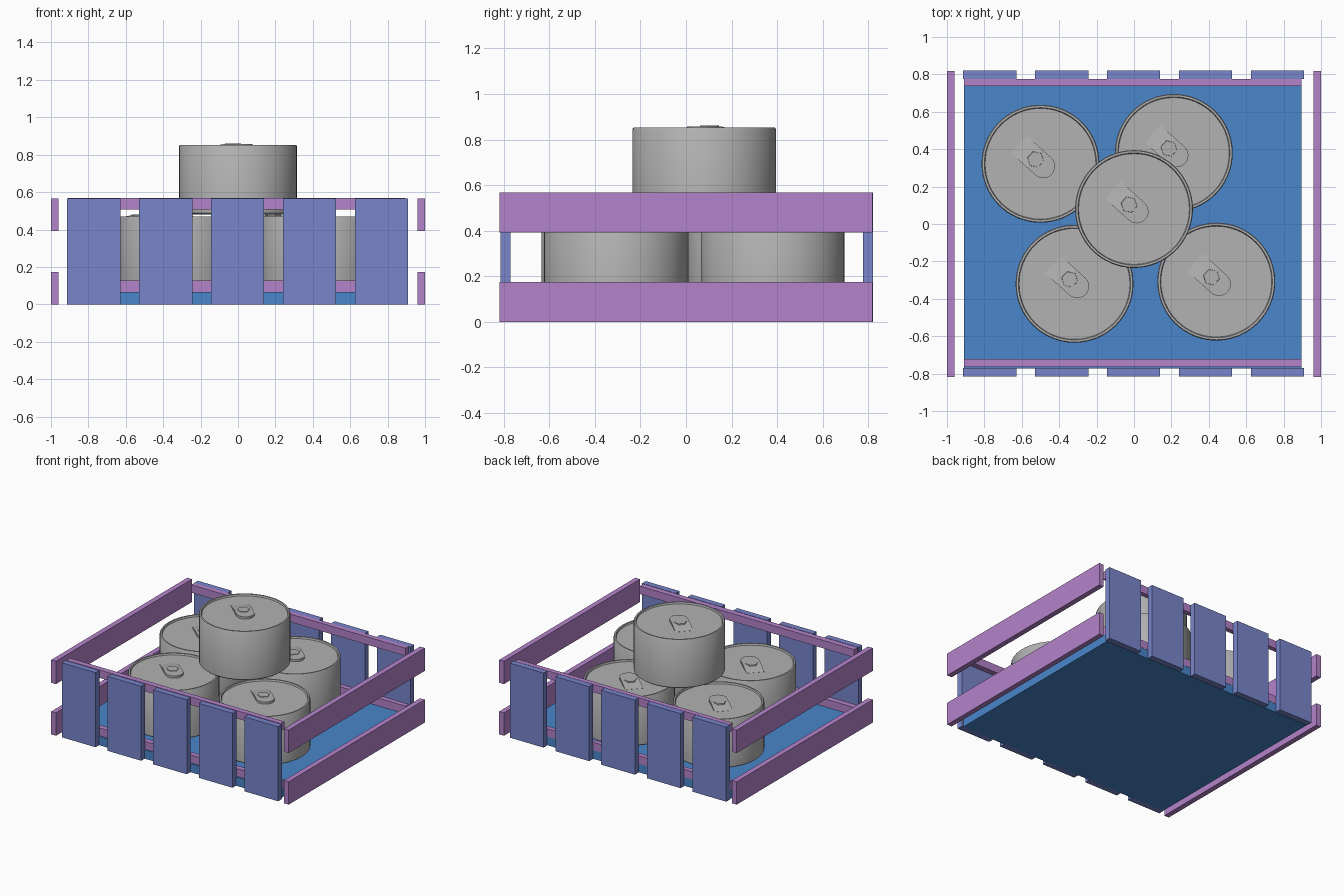
import bpy, bmesh, math
from mathutils import Matrix

if "Cube" in bpy.data.objects:
    bpy.data.objects.remove(bpy.data.objects["Cube"])


def material(name, rgb):
    m = bpy.data.materials.new(name)
    m.diffuse_color = (*rgb, 1)
    m.use_nodes = True
    m.node_tree.nodes["Principled BSDF"].inputs["Base Color"].default_value = m.diffuse_color
    return m


BASE = material("bright blue", (0.067, 0.238, 0.591))
SLAT = material("periwinkle blue", (0.188, 0.235, 0.597))
PLANK = material("lilac", (0.456, 0.227, 0.591))
METAL = material("can grey", (0.445, 0.445, 0.445))


def finish(bm, name, mat):
    bmesh.ops.recalc_face_normals(bm, faces=bm.faces)
    mesh = bpy.data.meshes.new(name)
    bm.to_mesh(mesh)
    bm.free()
    mesh.materials.append(mat)
    ob = bpy.data.objects.new(name, mesh)
    bpy.context.collection.objects.link(ob)
    return ob


def box(name, mat, x0, x1, y0, y1, z0, z1):
    bm = bmesh.new()
    bmesh.ops.create_cube(bm, size=1)
    for v in bm.verts:
        v.co = ((x0 + x1) / 2 + v.co.x * (x1 - x0),
                (y0 + y1) / 2 + v.co.y * (y1 - y0),
                (z0 + z1) / 2 + v.co.z * (z1 - z0))
    return finish(bm, name, mat)


# Crate floor
box("crate_floor", BASE, -0.91, 0.895, -0.773, 0.773, 0, 0.067)

# Upright slats on the front and back, with the inner rails behind them
for side, outer, inner, rail in (("front", -0.815, -0.77, -0.722), ("back", 0.82, 0.776, 0.738)):
    lo, hi = sorted((outer, inner))
    for i in range(5):
        x = -0.913 + i * 0.3845
        box(f"{side}_slat_{i + 1}", SLAT, x, x + 0.284, lo, hi, 0, 0.567)
    lo, hi = sorted((rail, inner + (0.006 if side == "front" else -0.001)))
    for level, z in (("lower", 0.067), ("upper", 0.508)):
        box(f"{side}_{level}_rail", PLANK, -0.91, 0.895, lo, hi, z, z + 0.06)

# Long planks on the left and right
for side, x in (("left", -1.0), ("right", 0.96)):
    for level, z in (("lower", 0.0), ("upper", 0.393)):
        box(f"{side}_{level}_plank", PLANK, x, x + 0.04, -0.818, 0.818, z, z + 0.174)

# Can: turned profile (radius, height), rim raised around a sunken lid
H = 0.372
R = 0.315
PROFILE = [(0, 0.012), (0.285, 0.012), (0.29, 0), (0.305, 0), (R, 0.008), (R, H - 0.006),
           (R - 0.004, H), (0.3, H), (0.296, H - 0.012), (0, H - 0.012)]


def can(name, x, y, z):
    bm = bmesh.new()
    vs = [bm.verts.new((r, 0, h)) for r, h in PROFILE]
    es = [bm.edges.new(p) for p in zip(vs, vs[1:])]
    bmesh.ops.spin(bm, geom=vs + es, axis=(0, 0, 1), cent=(0, 0, 0),
                   angle=math.tau, steps=64)
    bmesh.ops.remove_doubles(bm, verts=bm.verts, dist=0.0005)
    ob = finish(bm, name, METAL)
    ob.location = (x, y, z)
    bpy.ops.object.select_all(action='DESELECT')
    ob.select_set(True)
    bpy.context.view_layer.objects.active = ob
    bpy.ops.object.shade_smooth_by_angle(angle=math.radians(35))
    return ob


# Pull tab: plate with one rounded end, rising out of the lid, and a hexagonal rivet
def tab(name, x, y, z):
    bm = bmesh.new()
    w = 0.063
    pts = [(-0.155, w), (-0.155, -w)]
    pts += [(0.02 + w * math.cos(a), w * math.sin(a))
            for a in (math.radians(-90 + 15 * k) for k in range(13))]
    lid = H - 0.012
    top = [bm.verts.new((px, py, lid + 0.001 + 0.016 * min(1, (px + 0.155) / 0.11))) for px, py in pts]
    low = [bm.verts.new((px, py, lid - 0.002)) for px, py in pts]
    n = len(pts)
    # split the top at the end of the ramp
    ramp_t = [bm.verts.new((-0.045, s * w, lid + 0.017)) for s in (1, -1)]
    bm.faces.new((top[0], top[1], ramp_t[1], ramp_t[0]))
    bm.faces.new([ramp_t[0], ramp_t[1]] + top[2:])
    bm.faces.new(low)
    for i in range(n):
        j = (i + 1) % n
        loop = [low[i], low[j], top[j]]
        if i == 1:
            loop.append(ramp_t[1])
        if i == n - 1:
            loop.append(ramp_t[0])
        bm.faces.new(loop + [top[i]])
    bmesh.ops.create_cone(bm, cap_ends=True, segments=6, radius1=0.045, radius2=0.043,
                          depth=0.008, matrix=Matrix.Translation((-0.035, 0, lid + 0.017)))
    ob = finish(bm, name, METAL)
    ob.location = (x, y, z)
    ob.rotation_euler.z = math.radians(-42)


# Four cans in the crate and one stacked on top
for i, (x, y, z) in enumerate([(-0.5, 0.322, 0.098), (0.213, 0.38, 0.098), (-0.318, -0.32, 0.098),
                               (0.44, -0.308, 0.098), (0, 0.08, 0.48)]):
    can(f"can_{i + 1}", x, y, z)
    tab(f"can_tab_{i + 1}", x, y, z)
